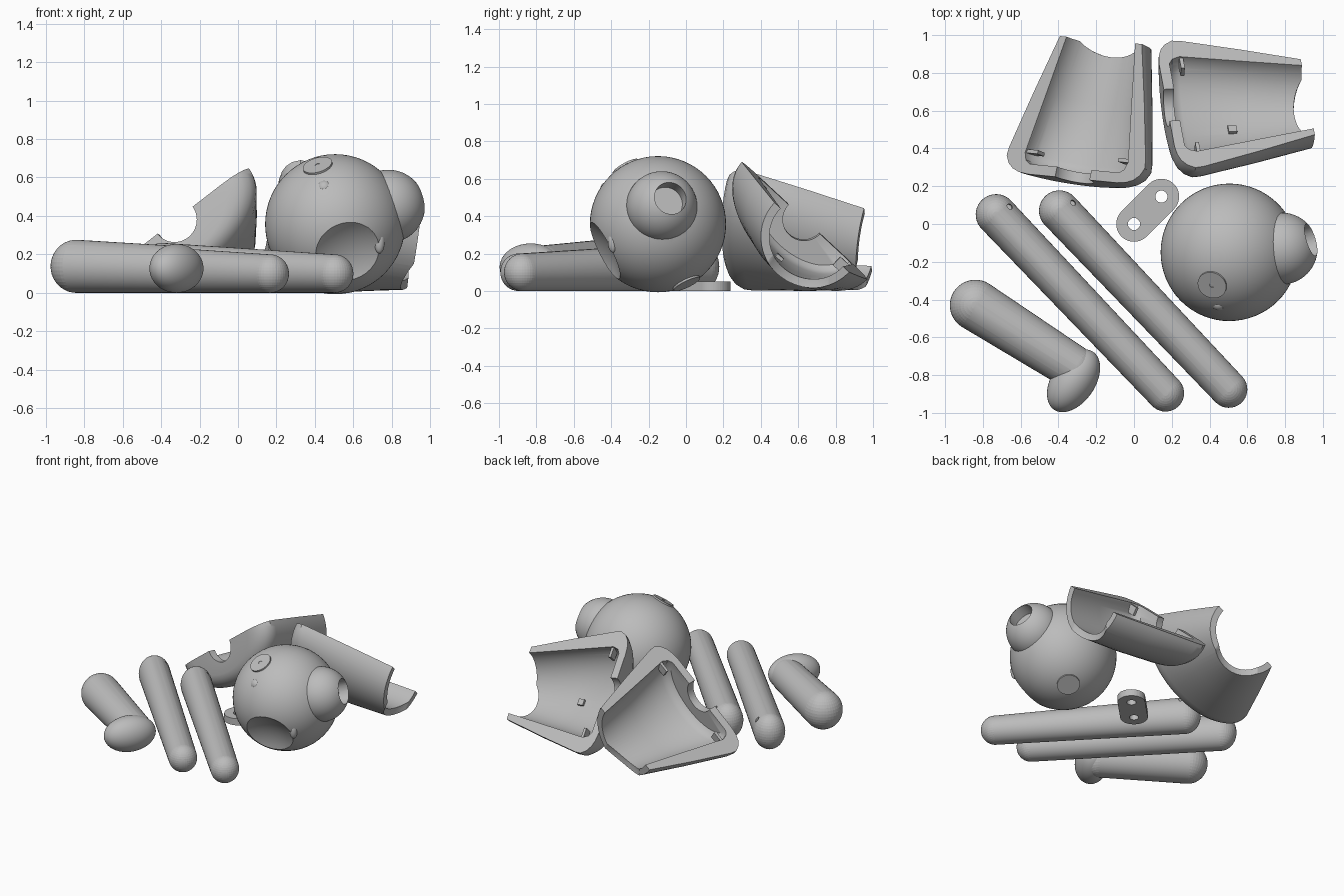
import bpy, bmesh, math
from mathutils import Matrix, Vector

if "Cube" in bpy.data.objects:
    bpy.data.objects.remove(bpy.data.objects["Cube"])

grey = bpy.data.materials.new("plain_grey")
grey.diffuse_color = (0.5, 0.5, 0.5, 1)
grey.use_nodes = True
grey.node_tree.nodes["Principled BSDF"].inputs["Base Color"].default_value = grey.diffuse_color


def make(name, bm):
    bmesh.ops.recalc_face_normals(bm, faces=bm.faces[:])
    me = bpy.data.meshes.new(name)
    bm.to_mesh(me)
    bm.free()
    me.materials.append(grey)
    ob = bpy.data.objects.new(name, me)
    bpy.context.collection.objects.link(ob)
    return ob


def ball(name, c, r, scale=(1, 1, 1), turn=0):
    bm = bmesh.new()
    m = Matrix.Translation(c) @ Matrix.Rotation(turn, 4, 'Z') @ Matrix.Diagonal((*scale, 1))
    bmesh.ops.create_uvsphere(bm, u_segments=64, v_segments=32, radius=r, matrix=m)
    return make(name, bm)


def disc(name, c, axis, r, depth):
    bm = bmesh.new()
    m = Matrix.Translation(c) @ Vector(axis).to_track_quat('Z', 'Y').to_matrix().to_4x4()
    bmesh.ops.create_cone(bm, cap_ends=True, segments=40, radius1=r, radius2=r,
                          depth=depth, matrix=m)
    return make(name, bm)


def capsule(name, a, ra, b, rb, ha, hb):
    """Tapered limb lying on the ground; ha and hb are its half heights."""
    bm = bmesh.new()
    turn = Matrix.Rotation(math.atan2(b[1] - a[1], b[0] - a[0]), 4, 'Z')
    for (x, y), r, h in ((a, ra, ha), (b, rb, hb)):
        m = Matrix.Translation((x, y, h)) @ Matrix.Diagonal((r, r, h, 1)) @ turn
        bmesh.ops.create_uvsphere(bm, u_segments=40, v_segments=20, radius=1, matrix=m)
    out = bmesh.ops.convex_hull(bm, input=bm.verts[:])
    junk = [v for v in out["geom_interior"] if isinstance(v, bmesh.types.BMVert)]
    bmesh.ops.delete(bm, geom=junk, context='VERTS')
    return make(name, bm)


def combine(ob, tool, op='DIFFERENCE'):
    mod = ob.modifiers.new("cut", 'BOOLEAN')
    mod.operation, mod.solver, mod.object = op, 'EXACT', tool
    dg = bpy.context.evaluated_depsgraph_get()
    me = bpy.data.meshes.new_from_object(ob.evaluated_get(dg))
    ob.modifiers.clear()
    ob.data = me
    bpy.data.objects.remove(tool)


# Two long arms with a small pin hole near the shoulder
for name, x, y in (("left_arm", -0.73, 0.05), ("right_arm", -0.395, 0.07)):
    arm = capsule(name, (x, y), 0.108, (x + 0.897, y - 0.945), 0.098, 0.13, 0.1)
    combine(arm, disc("pin", (x + 0.08, y + 0.05, 0.25), (0.2, 0.2, 1), 0.016, 0.14))

# Leg and egg-shaped foot
capsule("leg", (-0.84, -0.43), 0.135, (-0.32, -0.76), 0.118, 0.138, 0.122)
ball("foot", (-0.32, -0.83, 0.127), 1, (0.185, 0.115, 0.127), math.radians(56))

# Flat link with two holes
bm = bmesh.new()
ENDS = ((0.0, 0.0, 0.025), (0.145, 0.145, 0.025))
for p in ENDS:
    bmesh.ops.create_cone(bm, cap_ends=True, segments=48, radius1=0.094, radius2=0.094,
                          depth=0.05, matrix=Matrix.Translation(p))
out = bmesh.ops.convex_hull(bm, input=bm.verts[:])
bmesh.ops.delete(bm, geom=[v for v in out["geom_interior"]
                           if isinstance(v, bmesh.types.BMVert)], context='VERTS')
link = make("link", bm)
for p in ENDS:
    combine(link, disc("hole", p, (0, 0, 1), 0.032, 0.2))

# Head with muzzle, nostril bore and shallow neck recess
hc = Vector((0.505, -0.15, 0.357))
head = ball("head", hc, 0.364)
combine(head, ball("muzzle", (0.782, -0.13, 0.45), 0.19), 'UNION')
bore = Vector((0.17, 0.05, 0.06)).normalized()
combine(head, disc("bore", Vector((0.95, -0.08, 0.5)) + bore * 0.02, bore, 0.088, 0.22))
neck = Vector((0.07, -0.31, -0.155)).normalized()
combine(head, ball("recess", hc + neck * 0.685, 0.4))

# Eyes on opposite sides, the upper one with a pin hole
for name, d in (("upper_eye", (-0.09, -0.17, 0.3)), ("lower_eye", (0.08, 0.15, -0.31))):
    d = Vector(d).normalized()
    eye = disc(name, hc + d * 0.353, d, 0.078, 0.026)
    if name == "upper_eye":
        combine(eye, disc("pin", hc + d * 0.36, d, 0.013, 0.06))

# Small bumps on the head
ball("brow_bump", (0.45, -0.418, 0.545), 0.04)
ball("cheek_bump", (0.735, -0.39, 0.265), 0.04, (0.7, 0.7, 1.5))

# Oval torso shells; the profile is (half width, depth, distance along the axis)
PROFILE = [(0.115, 0.115, -0.045), (0.3, 0.19, -0.045), (0.36, 0.22, -0.038),
           (0.405, 0.245, -0.022), (0.44, 0.268, 0.005), (0.463, 0.282, 0.045),
           (0.458, 0.285, 0.09), (0.37, 0.285, 0.4), (0.275, 0.27, 0.71),
           (0.23, 0.225, 0.71), (0.285, 0.23, 0.4), (0.345, 0.225, 0.07),
           (0.33, 0.21, 0.03), (0.3, 0.19, 0.01), (0.115, 0.115, 0.01)]
u = Vector((0.79, -0.077, 0.61)).normalized()
w = Vector((0.205, 0.97, -0.134))
w = (w - u * w.dot(u)).normalized()
n = u.cross(w)
POSE = Matrix((u, w, n)).transposed().to_4x4()


def block(c, size):
    bm = bmesh.new()
    bmesh.ops.create_cube(bm, size=1, matrix=Matrix.Translation(c) @ Matrix.Diagonal((*size, 1)))
    return make("block", bm)


def shell(name, x, y, turn, roll, floor_peg):
    bm = bmesh.new()
    steps = 40
    rings = []
    for i in range(steps + 1):
        a = math.pi * i / steps
        rings.append([bm.verts.new((r * math.cos(a), s, -d * math.sin(a)))
                      for r, d, s in PROFILE])
    k = len(PROFILE)
    for p, q in zip(rings, rings[1:]):
        for j in range(k):
            bm.faces.new((p[j], p[(j + 1) % k], q[(j + 1) % k], q[j]))
    bm.faces.new(rings[0])
    bm.faces.new(rings[-1])
    ob = make(name, bm)
    # shallow scoop at the narrow end
    combine(ob, ball("scoop", (-0.08, 0.97, -0.2), 0.31))
    # locating pegs inside
    for side in (-1, 1):
        combine(ob, block((side * 0.31, 0.08, -0.04), (0.08, 0.02, 0.06)), 'UNION')
    if floor_peg:
        combine(ob, block((0, 0.32, -0.235), (0.045, 0.045, 0.05)), 'UNION')
    # tilt onto its side and rest on the ground
    ob.data.transform(Matrix.Rotation(turn, 4, 'Z') @ POSE @ Matrix.Rotation(roll, 4, 'Y'))
    low = min(v.co.z for v in ob.data.vertices)
    ob.data.transform(Matrix.Translation((x, y, -low)))


shell("front_shell", -0.318, 0.285, 0, 0, False)
shell("back_shell", 0.218, 0.632, math.radians(-75), math.radians(-5), True)

# Smooth curves, crisp rims
bpy.context.view_layer.update()
for ob in bpy.context.scene.objects:
    ob.select_set(True)
    bpy.context.view_layer.objects.active = ob
bpy.ops.object.shade_smooth_by_angle(angle=math.radians(35))
